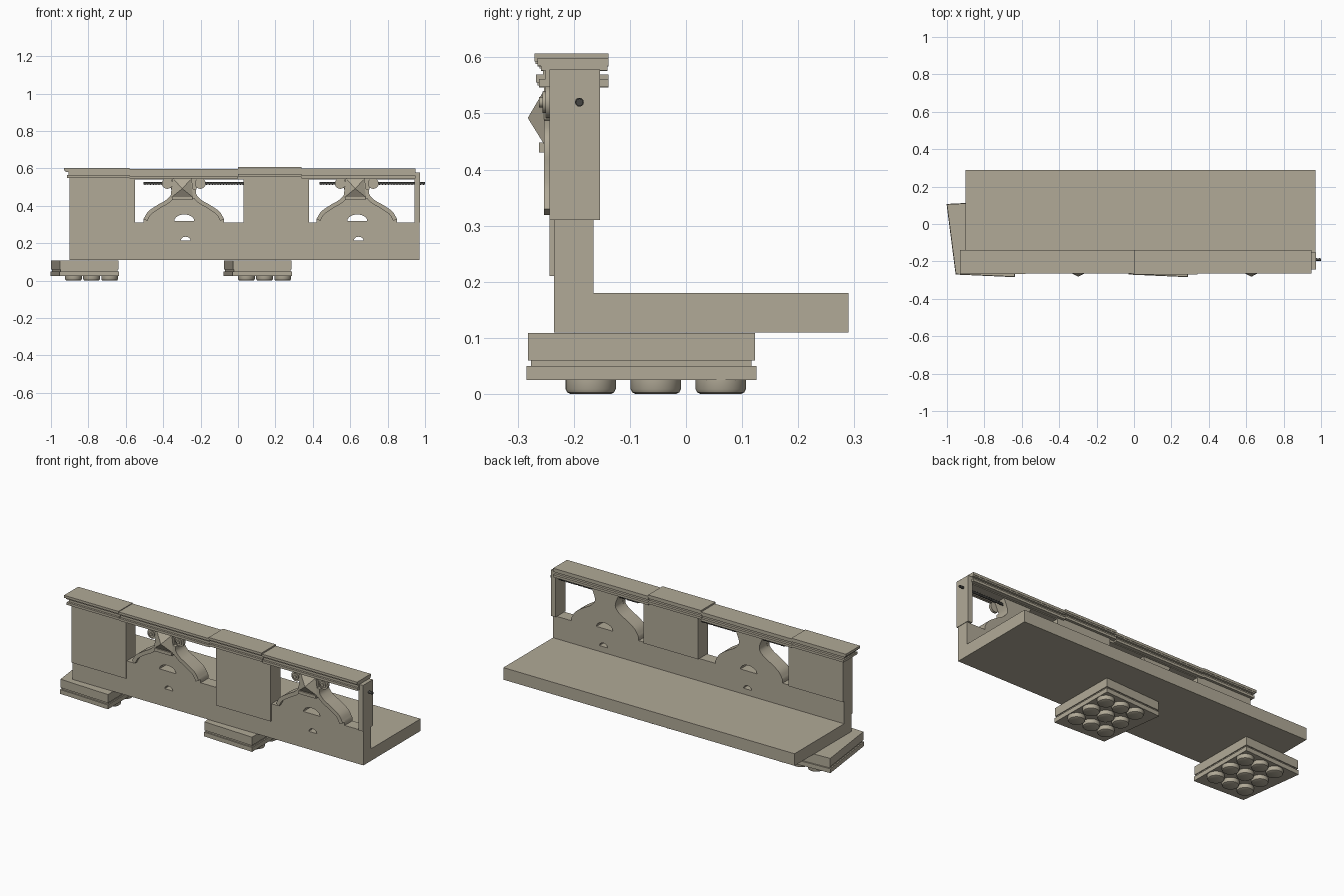
import bpy, bmesh, math
from mathutils import Vector, Matrix

if "Cube" in bpy.data.objects:
    bpy.data.objects.remove(bpy.data.objects["Cube"])


def material(name, rgb):
    m = bpy.data.materials.new(name)
    m.use_nodes = True
    m.diffuse_color = (*rgb, 1)
    m.node_tree.nodes["Principled BSDF"].inputs["Base Color"].default_value = (*rgb, 1)
    return m


STONE = material("weathered stone", (0.44, 0.40, 0.31))
IRON = material("dark iron", (0.06, 0.06, 0.055))


def finish(name, bm, mat=STONE, smooth=False):
    bmesh.ops.recalc_face_normals(bm, faces=bm.faces)
    me = bpy.data.meshes.new(name)
    bm.to_mesh(me)
    bm.free()
    me.materials.append(mat)
    ob = bpy.data.objects.new(name, me)
    bpy.context.collection.objects.link(ob)
    if smooth:
        bpy.ops.object.select_all(action='DESELECT')
        ob.select_set(True)
        bpy.context.view_layer.objects.active = ob
        bpy.ops.object.shade_smooth_by_angle(angle=math.radians(35))
    return ob


def add_box(bm, x0, x1, y0, y1, z0, z1):
    size = Matrix.Diagonal((x1 - x0, y1 - y0, z1 - z0, 1))
    mid = Matrix.Translation(((x0 + x1) / 2, (y0 + y1) / 2, (z0 + z1) / 2))
    bmesh.ops.create_cube(bm, size=1, matrix=mid @ size)


def box(name, *limits):
    bm = bmesh.new()
    add_box(bm, *limits)
    return finish(name, bm)


def prism(bm, points, direction):
    """Extrude a closed outline along a vector."""
    face = bm.faces.new([bm.verts.new(p) for p in points])
    out = bmesh.ops.extrude_face_region(bm, geom=[face])
    verts = [g for g in out["geom"] if isinstance(g, bmesh.types.BMVert)]
    bmesh.ops.translate(bm, verts=verts, vec=direction)


def smooth_path(points, steps=5):
    """Catmull-Rom path through a few control points."""
    p = [Vector(q) for q in points]
    p = [2 * p[0] - p[1]] + p + [2 * p[-1] - p[-2]]
    out = []
    for a, b, c, d in zip(p, p[1:], p[2:], p[3:]):
        for i in range(steps):
            t = i / steps
            out.append(0.5 * (2 * b + (c - a) * t + (2 * a - 5 * b + 4 * c - d) * t ** 2
                              + (3 * b - a - 3 * c + d) * t ** 3))
    return out + [p[-2]]


BAYS = (-0.29, 0.635)
FRONT, BACK = -0.235, -0.165
# Half outline of the bell-shaped panel, from its foot up to the rail
BELL = smooth_path([(0.215, 0.33), (0.19, 0.37), (0.14, 0.405), (0.09, 0.435),
                    (0.065, 0.475), (0.09, 0.545)])

# Deck slab
box("deck", -0.90, 0.97, -0.235, 0.29, 0.11, 0.18)

# Pierced wall: one outline with two bells and lunette holes
outline = [(-0.90, 0.18), (-0.90, 0.31)]
for c in BAYS:
    outline += [(c - 0.215, 0.31)] + [(c - p.x, p.y) for p in BELL]
    outline += [(c + p.x, p.y) for p in reversed(BELL)] + [(c + 0.215, 0.31)]
outline += [(0.97, 0.31), (0.97, 0.18)]
loops = [outline]
for c in BAYS:
    for dx, z, w, h in ((0.003, 0.32, 0.053, 0.034), (0.01, 0.214, 0.026, 0.021)):
        arc = [math.pi * i / 12 for i in range(13)]
        loops.append([(c + dx + w * math.cos(a), z + h * math.sin(a)) for a in arc])
curve = bpy.data.curves.new("wall_outline", 'CURVE')
curve.dimensions, curve.fill_mode, curve.extrude = '2D', 'BOTH', (BACK - FRONT) / 2
for loop in loops:
    s = curve.splines.new('POLY')
    s.points.add(len(loop) - 1)
    for pt, (x, z) in zip(s.points, loop):
        pt.co = (x, z, 0, 1)
    s.use_cyclic_u = True
helper = bpy.data.objects.new("wall_outline", curve)
bpy.context.collection.objects.link(helper)
wall_bm = bmesh.new()
wall_bm.from_mesh(helper.evaluated_get(bpy.context.evaluated_depsgraph_get()).to_mesh())
bpy.data.objects.remove(helper)
bmesh.ops.remove_doubles(wall_bm, verts=wall_bm.verts, dist=1e-5)
wall_bm.transform(Matrix.Translation((0, (FRONT + BACK) / 2, 0)) @ Matrix.Rotation(math.pi / 2, 4, 'X'))
finish("pierced_wall", wall_bm, smooth=True)

# Posts, with front panels that hang lower
for name, x0, x1 in (("end_pier", -0.90, -0.55), ("middle_pier", 0.03, 0.38)):
    box(name, x0, x1, -0.243, -0.153, 0.31, 0.575)
    box(name + "_panel", x0, x1, -0.243, -0.234, 0.21, 0.31)
box("slim_end_post", 0.945, 0.973, -0.243, -0.153, 0.31, 0.578)

# Moulded coping in four lengths
for name, x0, x1, lift, out in (("end_coping", -0.93, -0.58, 0, 0.003), ("first_coping", -0.58, 0, -0.004, 0),
                                ("middle_coping", 0, 0.34, 0.005, 0.005), ("second_coping", 0.34, 0.95, -0.003, 0)):
    bm = bmesh.new()
    inset = 0.015 if name == "end_coping" else 0
    add_box(bm, x0, x1, -0.265 - out, -0.138, 0.588 + lift, 0.602 + lift)
    add_box(bm, x0 + inset / 2, x1, -0.258 - out, -0.14, 0.58 + lift, 0.588 + lift)
    add_box(bm, x0 + inset * 1.5, x1, -0.25 - out, -0.153, 0.564 + lift, 0.58 + lift)
    add_box(bm, x0 + inset, x1, -0.262 - out, -0.138, 0.55 + lift, 0.564 + lift)
    finish(name, bm)
box("rail_soffit", -0.56, 0.945, -0.243, -0.16, 0.542, 0.56)

for n, c in enumerate(BAYS, 1):
    # Ogee trims ending in scrolls
    for side, label in ((-1, "right"), (1, "left")):
        bm = bmesh.new()
        path = [p for p in BELL if p.y < 0.49]
        inner = []
        for i, p in enumerate(path):
            d = path[min(i + 1, len(path) - 1)] - path[max(i - 1, 0)]
            inner.append(p + Vector((-d.y, d.x)).normalized() * 0.022)
        ring = path + inner[::-1]
        prism(bm, [(c + side * p.x, -0.253, p.y) for p in ring], (0, 0.02, 0))
        finish(f"{label}_trim_{n}", bm, smooth=True)
        bm = bmesh.new()
        for r, y in ((0.029, -0.25), (0.019, -0.256), (0.009, -0.262)):
            spin = Matrix.Translation((c + side * 0.088, (y - 0.235) / 2, 0.52)) @ Matrix.Rotation(math.pi / 2, 4, 'X')
            bmesh.ops.create_cone(bm, cap_ends=True, segments=24, radius1=r, radius2=r,
                                  depth=-0.235 - y, matrix=spin)
        finish(f"{label}_scroll_{n}", bm, smooth=True)

    # Pointed keystone on a small block
    k = c - 0.008
    bm = bmesh.new()
    rim = [(k - 0.05, 0.55), (k + 0.05, 0.55), (k + 0.064, 0.437), (k - 0.064, 0.437)]
    prism(bm, [(x, -0.253, z) for x, z in rim], (0, 0.02, 0))
    tip = bm.verts.new((k, -0.282, 0.492))
    base = [bm.verts.new((k + (x - k) * 0.9, -0.253, 0.492 + (z - 0.492) * 0.85)) for x, z in rim]
    for a, b in zip(base, base[1:] + base[:1]):
        bm.faces.new((a, b, tip))
    add_box(bm, k - 0.055, k + 0.055, -0.262, -0.24, 0.43, 0.448)
    finish(f"keystone_{n}", bm)

# Ribbed reinforcing rods
for n, (x0, x1) in enumerate(((-0.505, 0.035), (0.435, 1.0)), 1):
    bm = bmesh.new()
    turn = Matrix.Rotation(math.pi / 2, 4, 'Y')
    place = Matrix.Translation(((x0 + x1) / 2, -0.19, 0.52)) @ turn
    bmesh.ops.create_cone(bm, cap_ends=True, segments=12, radius1=0.0065, radius2=0.0065, depth=x1 - x0, matrix=place)
    for i in range(36):
        x = x0 + (x1 - x0) * (i + 0.5) / 36
        bmesh.ops.create_cone(bm, cap_ends=True, segments=12, radius1=0.008, radius2=0.008, depth=0.005,
                              matrix=Matrix.Translation((x, -0.19, 0.52)) @ turn)
    finish(f"reinforcing_rod_{n}", bm, IRON, smooth=True)

# Skewed bearing blocks with round studs beneath
for n, dx in enumerate((-0.94, -0.015), 1):
    corners = [(-0.06, 0.105), (-0.012, -0.268), (0.302, -0.282), (0.298, 0.123)]
    mid = sum((Vector(q) for q in corners), Vector((0, 0))) / 4
    bm = bmesh.new()
    for z0, z1, s in ((0.06, 0.109, 1.0), (0.05, 0.06, 0.97), (0.025, 0.05, 1.012)):
        ring = [mid + (Vector(q) - mid) * s for q in corners]
        prism(bm, [(p.x + dx, p.y, z0) for p in ring], (0, 0, z1 - z0))
    finish(f"bearing_block_{n}", bm)
    bm = bmesh.new()
    for i in range(3):
        for j in range(3):
            x, y = dx + 0.06 + 0.097 * i, -0.17 + 0.116 * j
            for r0, r1, z0, z1 in ((0.036, 0.042, 0.0, 0.003), (0.042, 0.045, 0.003, 0.009), (0.045, 0.045, 0.009, 0.027)):
                bmesh.ops.create_cone(bm, cap_ends=z0 == 0, segments=24, radius1=r0, radius2=r1, depth=z1 - z0,
                                      matrix=Matrix.Translation((x, y, (z0 + z1) / 2)))
    # Drop the inner lid of each rounded edge, then weld the rings
    bmesh.ops.delete(bm, geom=[f for f in bm.faces if len(f.verts) > 4 and f.calc_center_median().z > 0.001],
                     context='FACES_ONLY')
    bmesh.ops.remove_doubles(bm, verts=bm.verts, dist=1e-5)
    finish(f"studs_{n}", bm, smooth=True)
